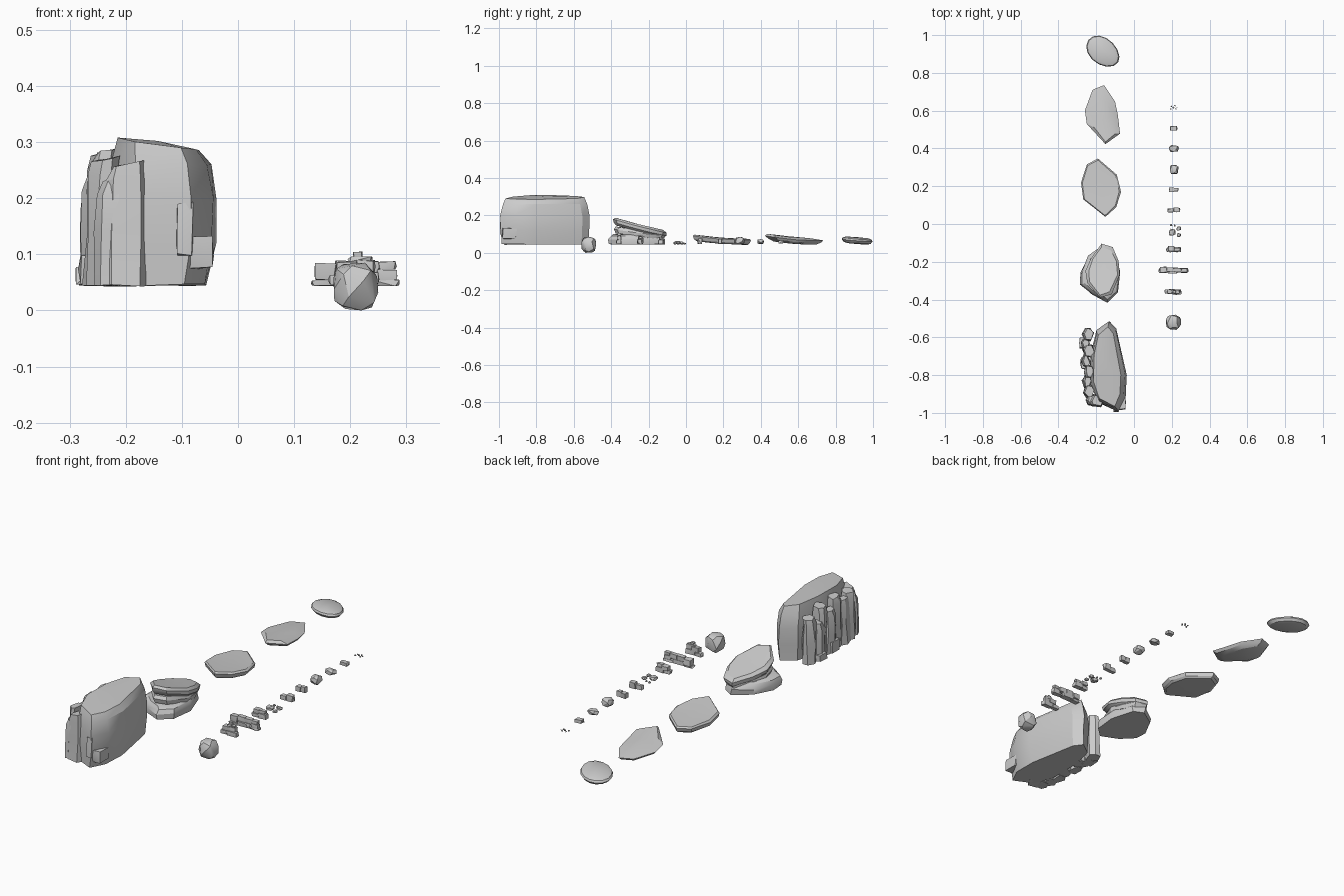
import bpy, bmesh, math, random
from mathutils import Vector

random.seed(7)


def finish(name, bm):
    bmesh.ops.recalc_face_normals(bm, faces=bm.faces[:])
    me = bpy.data.meshes.new(name)
    bm.to_mesh(me)
    bm.free()
    ob = bpy.data.objects.new(name, me)
    bpy.context.collection.objects.link(ob)
    bpy.ops.object.select_all(action='DESELECT')
    ob.select_set(True)
    bpy.context.view_layer.objects.active = ob
    bpy.ops.object.shade_smooth_by_angle(angle=math.radians(28))
    return ob


# Stack scaled copies of a plan outline; slope and bend curve the stone along y
def loft(name, outline, levels, slope=0, bend=0, jit=0.0, caps=(0, 0)):
    bm = bmesh.new()
    cx = sum(p[0] for p in outline) / len(outline)
    cy = sum(p[1] for p in outline) / len(outline)

    def place(x, y, z):
        d = y - cy
        return bm.verts.new((x, y, z + slope * d + bend * d * d))

    rings = []
    for lev in levels:
        z, sx, sy, dx, dy, tx = (list(lev) + [0] * 6)[:6]
        ring = []
        for x, y in outline:
            j = [random.uniform(-jit, jit) for _ in range(3)]
            ring.append(place(cx + (x - cx) * sx + dx + j[0],
                              cy + (y - cy) * sy + dy + j[1],
                              z + tx * (x - cx) + j[2] * 0.5))
        rings.append(ring)
    n = len(outline)
    for a, b in zip(rings, rings[1:]):
        for i in range(n):
            bm.faces.new((a[i], a[(i + 1) % n], b[(i + 1) % n], b[i]))
    for ring, lev, dz in ((rings[0], levels[0], caps[0]), (rings[-1], levels[-1], caps[1])):
        l = (list(lev) + [0] * 6)[:6]
        c = place(cx + l[3], cy + l[4], l[0] + dz)
        for i in range(n):
            bm.faces.new((ring[i], ring[(i + 1) % n], c))
    return finish(name, bm)


def add_hull(bm, pts):
    vs = [bm.verts.new(p) for p in pts]
    res = bmesh.ops.convex_hull(bm, input=vs)
    loose = [v for v in vs if v.is_valid and not v.link_faces]
    bmesh.ops.delete(bm, geom=loose, context='VERTS')


# Faceted stone filling a box given by its lower and upper corner
def stone_points(lo, hi, n):
    pts = []
    for i in range(n):
        z = 1 - 2 * (i + 0.5) / n
        a = i * 2.39996 + random.uniform(-0.3, 0.3)
        r = math.sqrt(1 - z * z)
        pts.append([math.copysign(abs(c) ** 0.7, c) for c in (r * math.cos(a), r * math.sin(a), z)])
    for k in range(3):
        a, b = min(p[k] for p in pts), max(p[k] for p in pts)
        for p in pts:
            p[k] = lo[k] + (p[k] - a) / (b - a) * (hi[k] - lo[k])
    return pts


def stones(name, boxes, n=16):
    bm = bmesh.new()
    for b in boxes:
        add_hull(bm, stone_points(b[:3], b[3:], n))
    return finish(name, bm)


# Group of chipped slabs, each (x0, x1, y0, y1, z0, z1)
def slabs(name, boxes):
    bm = bmesh.new()
    for x0, x1, y0, y1, z0, z1 in boxes:
        pts = []
        for sx in (0, 1):
            for sy in (0, 1):
                for sz in (0, 1):
                    t = [abs(s - random.uniform(0, 0.16)) for s in (sx, sy)]
                    tz = abs(sz - random.uniform(0, 0.12))
                    pts.append((x0 + (x1 - x0) * t[0], y0 + (y1 - y0) * t[1], z0 + (z1 - z0) * tz))
        pts.append(((x0 + x1) / 2, y0, z0 + (z1 - z0) * 0.5))
        pts.append((x1, (y0 + y1) / 2, z0 + (z1 - z0) * 0.4))
        pts.append((x0, (y0 + y1) / 2, z0 + (z1 - z0) * 0.5))
        add_hull(bm, pts)
    return finish(name, bm)


# Cliff body
loft("cliff_body",
     [(-0.13, -0.51), (-0.2, -0.56), (-0.23, -0.68), (-0.235, -0.85), (-0.19, -0.95),
      (-0.085, -0.995), (-0.045, -0.92), (-0.037, -0.8), (-0.09, -0.55)],
     [(0.045, 0.84, 0.97), (0.12, 0.97, 0.98), (0.2, 1, 0.98), (0.26, 0.92, 0.94),
      (0.297, 0.76, 0.86, -0.005, 0, -0.1)], jit=0.004, caps=(0, 0.005))

# Upright columns on the left cliff face: x, y, half width x, half width y, top
columns = [(-0.245, -0.585, 0.03, 0.035, 0.255), (-0.26, -0.635, 0.022, 0.03, 0.22),
           (-0.24, -0.67, 0.032, 0.035, 0.28), (-0.255, -0.725, 0.023, 0.035, 0.245),
           (-0.24, -0.78, 0.025, 0.04, 0.285), (-0.25, -0.835, 0.022, 0.035, 0.255),
           (-0.24, -0.885, 0.03, 0.035, 0.27), (-0.225, -0.93, 0.03, 0.03, 0.235),
           (-0.195, -0.935, 0.042, 0.035, 0.262)]
for i, (x, y, a, b, top) in enumerate(columns):
    plan = [(x + a * math.cos(t), y + b * math.sin(t)) for t in
            (random.uniform(-0.25, 0.25) + k * math.tau / 6 for k in range(6))]
    loft(f"cliff_column_{i + 1}", plan,
         [(0.045, 1.1, 1.08), (0.14, 1.04, 1.02), (top - 0.03, 0.95, 0.95),
          (top, 0.78, 0.85, 0.004, 0, 0.15)], jit=0.004)
slabs("cliff_base_shards", [(-0.29, -0.25, -0.66, -0.60, 0.045, 0.08),
                            (-0.285, -0.24, -0.77, -0.70, 0.045, 0.10),
                            (-0.10, -0.043, -0.985, -0.90, 0.07, 0.135),
                            (-0.11, -0.078, -0.995, -0.94, 0.09, 0.195)])

# Stacked rock: base, wedge and tilted top slab
loft("stack_base",
     [(-0.16, -0.11), (-0.24, -0.17), (-0.28, -0.26), (-0.285, -0.32), (-0.22, -0.375),
      (-0.14, -0.415), (-0.085, -0.36), (-0.075, -0.25), (-0.11, -0.14)],
     [(0.045, 1, 1), (0.07, 1, 0.99), (0.088, 0.92, 0.93), (0.098, 0.8, 0.82)], jit=0.004)
top_plan = [(-0.17, -0.105), (-0.23, -0.18), (-0.255, -0.25), (-0.245, -0.31), (-0.18, -0.39),
            (-0.12, -0.37), (-0.075, -0.27), (-0.085, -0.19), (-0.115, -0.125)]
loft("stack_wedge", top_plan, [(0.085, 0.9, 0.9), (0.105, 0.95, 0.97), (0.122, 0.85, 0.9)],
     slope=-0.12, bend=0.2, jit=0.003)
loft("stack_top", top_plan, [(0.11, 0.85, 0.88), (0.122, 0.98, 0.98), (0.138, 1, 1), (0.15, 0.85, 0.9)],
     slope=-0.25, bend=0.25, jit=0.003)

# Flat slab
loft("flat_slab",
     [(-0.19, 0.347), (-0.25, 0.315), (-0.28, 0.22), (-0.27, 0.13), (-0.15, 0.038),
      (-0.095, 0.09), (-0.07, 0.17), (-0.09, 0.26)],
     [(0.048, 0.86, 0.88), (0.056, 0.96, 0.97), (0.073, 1, 1), (0.08, 0.93, 0.95)],
     slope=-0.07, bend=0.25, jit=0.002)

# Pointed slab, thick at the near end
loft("pointed_slab",
     [(-0.16, 0.735), (-0.22, 0.71), (-0.26, 0.6), (-0.25, 0.53), (-0.15, 0.422),
      (-0.075, 0.48), (-0.085, 0.58), (-0.1, 0.65)],
     [(0.047, 0.6, 0.72), (0.058, 0.88, 0.9), (0.07, 1, 1), (0.082, 0.62, 0.72, 0.005, -0.035)],
     slope=-0.07, bend=0.35, jit=0.002, caps=(0, 0.003))

# Rounded pebble
loft("round_pebble",
     [(-0.165 + 0.088 * math.cos(t) * (1 - 0.06 * math.sin(t)),
       0.915 + 0.078 * math.sin(t) - 0.028 * math.cos(t)) for t in
      (k * math.tau / 14 for k in range(14))],
     [(0.047, 0.6, 0.65), (0.052, 0.86, 0.88), (0.064, 1, 1), (0.073, 0.94, 0.95),
      (0.081, 0.7, 0.75)], slope=-0.08, bend=0.3, caps=(0, 0.003))

# Small rocks in the right row
stones("boulder", [(0.17, -0.56, 0, 0.25, -0.48, 0.085)], 24)
slabs("ledge_blocks_a", [(0.16, 0.2, -0.37, -0.345, 0.045, 0.065), (0.195, 0.252, -0.375, -0.345, 0.045, 0.07),
                         (0.175, 0.215, -0.37, -0.345, 0.064, 0.088), (0.21, 0.245, -0.37, -0.35, 0.068, 0.09),
                         (0.195, 0.24, -0.367, -0.348, 0.086, 0.096), (0.205, 0.222, -0.367, -0.35, 0.094, 0.105)])
slabs("ledge_blocks_b", [(0.13, 0.18, -0.26, -0.232, 0.043, 0.054), (0.17, 0.235, -0.262, -0.23, 0.045, 0.067),
                         (0.23, 0.288, -0.258, -0.232, 0.043, 0.055), (0.136, 0.175, -0.258, -0.225, 0.053, 0.085),
                         (0.172, 0.215, -0.255, -0.23, 0.064, 0.09), (0.21, 0.252, -0.256, -0.232, 0.064, 0.088),
                         (0.247, 0.284, -0.26, -0.235, 0.053, 0.074), (0.249, 0.283, -0.257, -0.236, 0.072, 0.088)])
slabs("ledge_blocks_c", [(0.17, 0.212, -0.15, -0.125, 0.045, 0.064), (0.205, 0.25, -0.15, -0.12, 0.045, 0.07),
                         (0.18, 0.215, -0.145, -0.115, 0.062, 0.083), (0.21, 0.245, -0.145, -0.125, 0.068, 0.085)])
stones("rubble", [(0.185, -0.062, 0.045, 0.22, -0.025, 0.064), (0.225, -0.035, 0.045, 0.25, -0.012, 0.06),
                  (0.228, -0.068, 0.045, 0.248, -0.048, 0.058), (0.19, -0.012, 0.045, 0.203, 0, 0.054),
                  (0.21, -0.014, 0.045, 0.22, -0.003, 0.053)], 12)
slabs("broken_rock", [(0.177, 0.213, 0.06, 0.082, 0.046, 0.07), (0.207, 0.245, 0.062, 0.088, 0.046, 0.078)])
slabs("small_block", [(0.185, 0.212, 0.17, 0.195, 0.046, 0.072), (0.208, 0.236, 0.172, 0.192, 0.046, 0.078)])
stones("small_boulder", [(0.19, 0.265, 0.045, 0.236, 0.312, 0.085)], 16)
stones("chipped_stone", [(0.184, 0.382, 0.047, 0.238, 0.418, 0.073)], 13)
slabs("small_brick", [(0.19, 0.23, 0.494, 0.52, 0.05, 0.068)])
stones("tiny_chips", [(x, y, 0.05, x + s, y + s * 0.8, 0.05 + s * 0.8) for x, y, s in
                      ((0.19, 0.605, 0.009), (0.203, 0.612, 0.011), (0.217, 0.606, 0.008),
                       (0.194, 0.62, 0.008), (0.212, 0.623, 0.009), (0.224, 0.616, 0.006))], 9)
